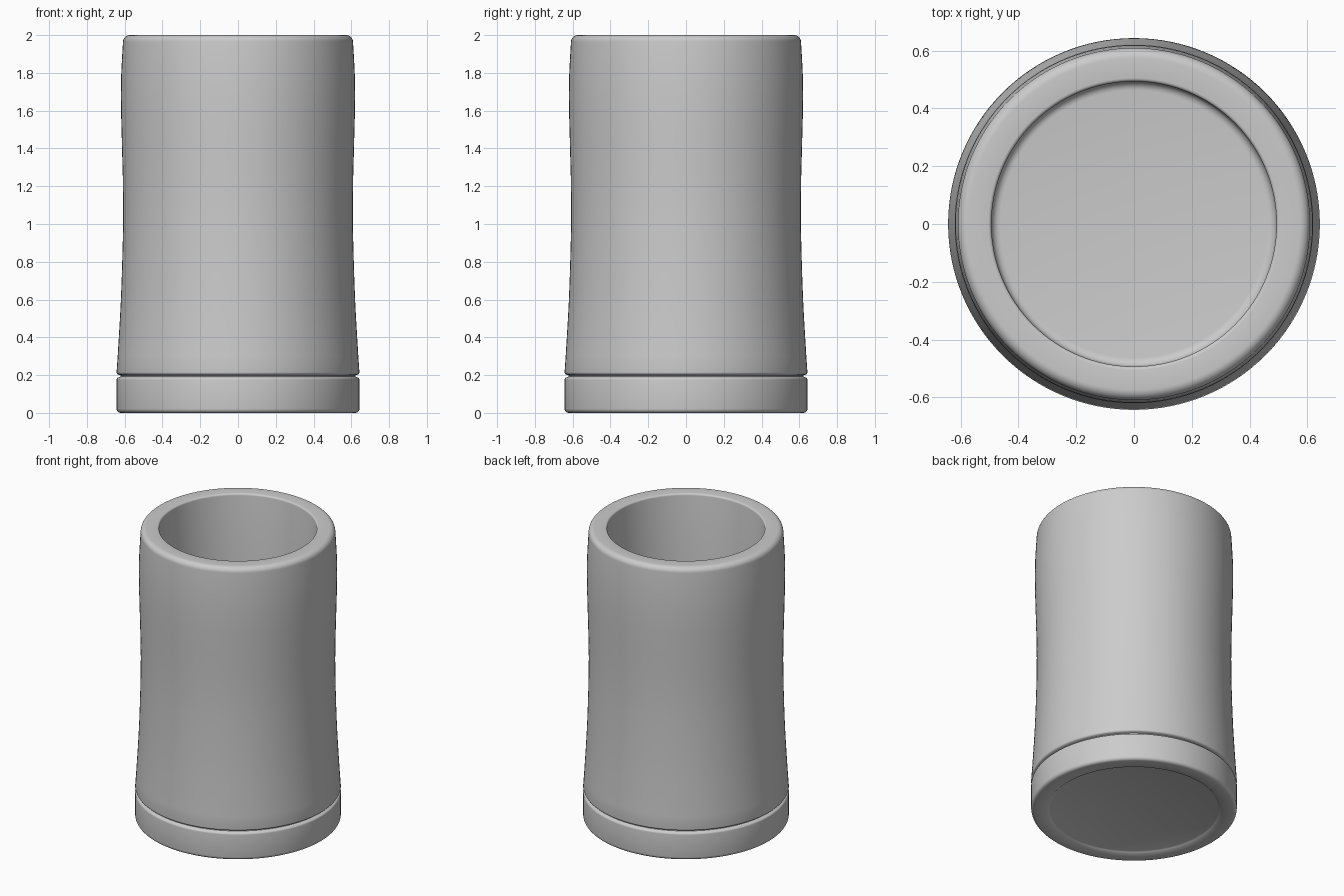
import bpy, bmesh, math

if "Cube" in bpy.data.objects:
    bpy.data.objects.remove(bpy.data.objects["Cube"])


def lathe(name, profile, segments=128):
    """Spin an (r, z) profile that starts and ends on the z axis."""
    bm = bmesh.new()
    verts = [bm.verts.new((r, 0, z)) for r, z in profile]
    edges = [bm.edges.new(pair) for pair in zip(verts, verts[1:])]
    bmesh.ops.spin(bm, geom=verts + edges, cent=(0, 0, 0), axis=(0, 0, 1),
                   angle=math.tau, steps=segments)
    bmesh.ops.remove_doubles(bm, verts=bm.verts, dist=1e-5)
    bmesh.ops.recalc_face_normals(bm, faces=bm.faces)
    mesh = bpy.data.meshes.new(name)
    bm.to_mesh(mesh)
    bm.free()
    obj = bpy.data.objects.new(name, mesh)
    bpy.context.collection.objects.link(obj)
    bpy.context.view_layer.objects.active = obj
    obj.select_set(True)
    bpy.ops.object.shade_smooth_by_angle(angle=math.radians(40))
    obj.select_set(False)
    return obj


def arc(cr, cz, rad, start, end, steps=5):
    """Rounded corner points, angles in degrees."""
    angles = [math.radians(start + (end - start) * i / steps) for i in range(steps + 1)]
    return [(cr + rad * math.cos(a), cz + rad * math.sin(a)) for a in angles]


# Underside with a shallow recess inside a foot ring
underside = [(0, 0.012), (0.525, 0.012), (0.535, 0.008), (0.545, 0.0)]

# Base band, groove above it, and the gently waisted wall
base_band = arc(0.621, 0.022, 0.022, -90, 0) + arc(0.63, 0.175, 0.013, 0, 75, 4)
groove = [(0.622, 0.193), (0.622, 0.199)] + arc(0.63, 0.215, 0.013, -75, 0, 4)
wall = [(0.637, 0.3), (0.631, 0.4), (0.625, 0.5), (0.620, 0.6), (0.616, 0.7),
        (0.613, 0.8), (0.609, 0.95), (0.608, 1.1), (0.610, 1.25), (0.614, 1.4),
        (0.618, 1.55), (0.620, 1.68), (0.618, 1.8), (0.614, 1.88)]

# Rounded rim, straight inner wall and filleted floor
rim = arc(0.573, 1.964, 0.036, 0, 90, 8) + arc(0.505, 1.988, 0.012, 90, 180, 4)
inside = [(0.493, 1.0)] + arc(0.463, 0.23, 0.03, 0, -90) + [(0, 0.2)]

lathe("cup", underside + base_band + groove + wall + rim + inside)
